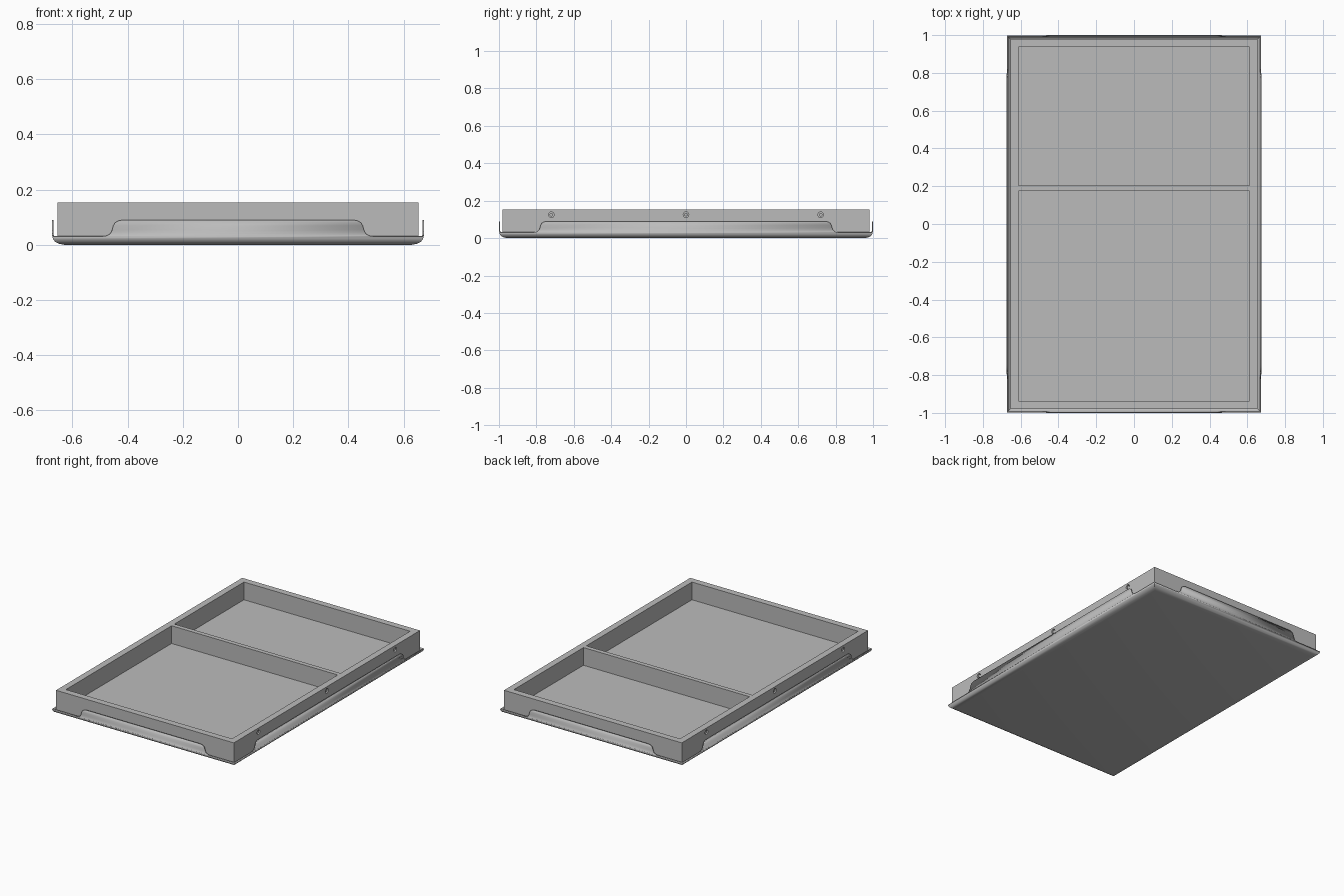
import bpy, bmesh
from math import pi

old = bpy.data.objects.get("Cube")
if old:
    bpy.data.objects.remove(old, do_unlink=True)

grey = bpy.data.materials.new("plain_grey")
grey.use_nodes = True
colour = (0.5, 0.5, 0.5, 1)
grey.diffuse_color = colour
grey.node_tree.nodes["Principled BSDF"].inputs["Base Color"].default_value = colour

HX, HY = 0.655, 0.98          # half size of the box
TOP, FLOOR, BASE = 0.153, 0.035, 0.01
WALL = 0.043


def make(name, bm):
    bmesh.ops.recalc_face_normals(bm, faces=bm.faces)
    mesh = bpy.data.meshes.new(name)
    bm.to_mesh(mesh)
    bm.free()
    mesh.materials.append(grey)
    obj = bpy.data.objects.new(name, mesh)
    bpy.context.collection.objects.link(obj)
    return obj


def box(name, x0, x1, y0, y1, z0, z1):
    bm = bmesh.new()
    bmesh.ops.create_cube(bm, size=1)
    for v in bm.verts:
        v.co.x = x0 + (v.co.x + 0.5) * (x1 - x0)
        v.co.y = y0 + (v.co.y + 0.5) * (y1 - y0)
        v.co.z = z0 + (v.co.z + 0.5) * (z1 - z0)
    return make(name, bm)


def cylinder_x(name, x, y, z, radius, depth):
    bpy.ops.mesh.primitive_cylinder_add(vertices=24, radius=radius, depth=depth,
                                        location=(x, y, z), rotation=(0, pi / 2, 0))
    obj = bpy.context.object
    obj.name = name
    obj.data.materials.append(grey)
    return obj


def cut(target, cutter):
    mod = target.modifiers.new("cut", 'BOOLEAN')
    mod.operation, mod.solver, mod.object = 'DIFFERENCE', 'EXACT', cutter
    cutter.hide_render = True
    cutter.hide_set(True)


def smooth(obj):
    bpy.ops.object.select_all(action='DESELECT')
    obj.select_set(True)
    bpy.context.view_layer.objects.active = obj
    bpy.ops.object.shade_smooth_by_angle(angle=0.6)


# Wooden tray with two compartments, cut from one block so the rim is unbroken
tray = box("tray_box", -HX, HX, -HY, HY, BASE, TOP)
IX, IY = HX - WALL, HY - WALL
for name, y0, y1 in (("front_pocket", -IY, 0.175), ("back_pocket", 0.205, IY)):
    cut(tray, box(name, -IX, IX, y0, y1, FLOOR, 0.3))

# Recessed screws along both long sides
for side in (-1, 1):
    for y in (-0.72, 0, 0.72):
        cut(tray, cylinder_x("screw_recess", side * HX, y, 0.125, 0.015, 0.03))
        cylinder_x("screw_head", side * (HX - 0.011), y, 0.125, 0.009, 0.012)

# Metal pan: flat base with an upturned bend, given as (overhang, height)
bend = [(-0.025, 0), (-0.005, 0.004), (0.008, 0.011), (0.015, 0.02), (0.018, 0.03)]
bm = bmesh.new()
previous = None
for d, z in bend:
    x, y = HX + d, HY + d
    ring = [bm.verts.new((sx * x, sy * y, z)) for sx, sy in ((-1, -1), (1, -1), (1, 1), (-1, 1))]
    if previous:
        for i in range(4):
            j = (i + 1) % 4
            bm.faces.new((previous[i], previous[j], ring[j], ring[i]))
    else:
        bm.faces.new(ring)
    previous = ring
pan = make("metal_pan", bm)
solid = pan.modifiers.new("thickness", 'SOLIDIFY')
solid.thickness, solid.offset = 0.006, -1
smooth(pan)

# Raised tabs with flared feet and rounded tops: (height, inset from corner)
outline = [(0.03, 0.16), (0.032, 0.177), (0.037, 0.188), (0.045, 0.195), (0.055, 0.199),
           (0.07, 0.203), (0.08, 0.209), (0.087, 0.22), (0.09, 0.235)]


def tab(name, axis, sign):
    half, edge = (HX, HY) if axis == 'y' else (HY, HX)
    bm = bmesh.new()
    last = None
    for z, inset in outline:
        reach = sign * (edge + min(0.02, 0.018 + (z - 0.03) * 0.15))
        w = half - inset
        pts = [(s * w, reach, z) if axis == 'y' else (reach, s * w, z) for s in (-1, 1)]
        row = [bm.verts.new(p) for p in pts]
        if last:
            bm.faces.new((last[0], last[1], row[1], row[0]))
        last = row
    bmesh.ops.recalc_face_normals(bm, faces=bm.faces)
    outward = sum((f.normal.y if axis == 'y' else f.normal.x) for f in bm.faces) * sign
    obj = make(name, bm)
    if outward < 0:
        obj.data.flip_normals()
    mod = obj.modifiers.new("thickness", 'SOLIDIFY')
    mod.thickness, mod.offset = 0.006, -1
    smooth(obj)


tab("front_tab", 'y', -1)
tab("back_tab", 'y', 1)
tab("left_tab", 'x', 1)
tab("right_tab", 'x', -1)
